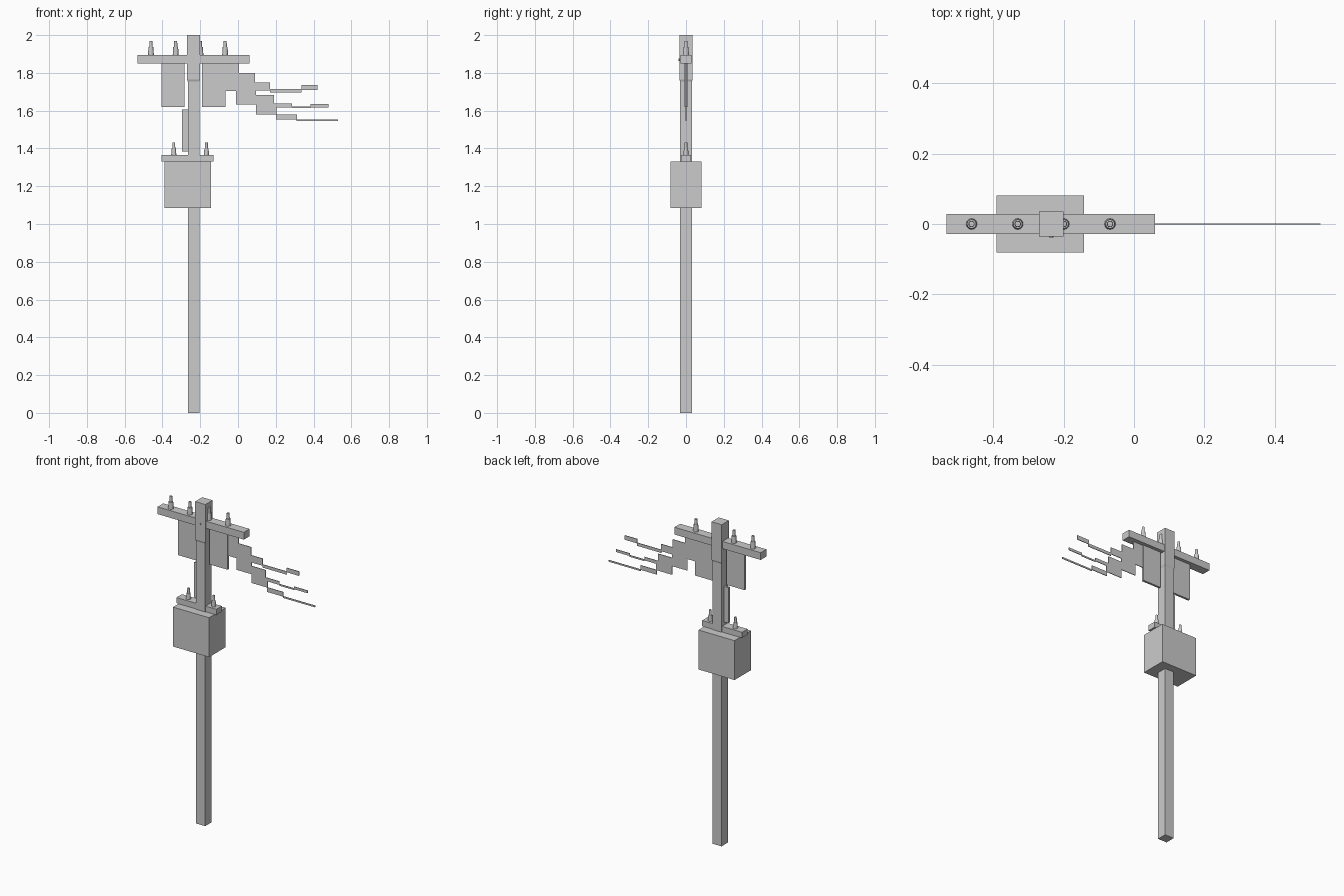
import bpy, bmesh, math

if "Cube" in bpy.data.objects:
    bpy.data.objects.remove(bpy.data.objects["Cube"])

PX = -0.235  # pole axis


def mesh_object(name, bm):
    bmesh.ops.recalc_face_normals(bm, faces=bm.faces[:])
    me = bpy.data.meshes.new(name)
    bm.to_mesh(me)
    bm.free()
    ob = bpy.data.objects.new(name, me)
    bpy.context.collection.objects.link(ob)
    return ob


def box(name, x0, x1, hy, z0, z1):
    bm = bmesh.new()
    bmesh.ops.create_cube(bm, size=1)
    for v in bm.verts:
        v.co.x = x0 if v.co.x < 0 else x1
        v.co.y = -hy if v.co.y < 0 else hy
        v.co.z = z0 if v.co.z < 0 else z1
    return mesh_object(name, bm)


def lathe(name, x, z, profile, sides=12):
    """Closed turned part from (radius, height) pairs."""
    bm = bmesh.new()
    rings = [[bm.verts.new((x + r * math.cos(2 * math.pi * i / sides),
                            r * math.sin(2 * math.pi * i / sides), z + h))
              for i in range(sides)] for r, h in profile]
    for a, b in zip(rings, rings[1:]):
        for i in range(sides):
            j = (i + 1) % sides
            bm.faces.new((a[i], a[j], b[j], b[i]))
    bm.faces.new(rings[0])
    bm.faces.new(rings[-1])
    return mesh_object(name, bm)


# pole with slightly thicker square head: square rings swept upwards
bm = bmesh.new()
rings = []
for h, z in ((0.031, 0), (0.031, 1.755), (0.035, 1.765), (0.035, 2.0)):
    rings.append([bm.verts.new((PX + sx * h, sy * h, z))
                  for sx, sy in ((-1, -1), (1, -1), (1, 1), (-1, 1))])
for a, b in zip(rings, rings[1:]):
    for i in range(4):
        j = (i + 1) % 4
        bm.faces.new((a[i], a[j], b[j], b[i]))
bm.faces.new(rings[0])
bm.faces.new(rings[-1])
mesh_object("pole", bm)

# crossarms and equipment box
box("upper_crossarm", -0.533, 0.06, 0.028, 1.849, 1.894)
box("equipment_box", -0.39, -0.142, 0.081, 1.085, 1.33)
box("lower_crossarm", -0.404, -0.13, 0.027, 1.33, 1.365)

# insulators
for i in range(4):
    lathe(f"upper_insulator_{i + 1}", -0.461 + 0.131 * i, 1.89,
          ((0.016, 0), (0.013, 0.046), (0.009, 0.046), (0.008, 0.08)))
for i, x in enumerate((-0.34, -0.167)):
    lathe(f"lower_insulator_{i + 1}", x, 1.362,
          ((0.014, 0), (0.011, 0.038), (0.008, 0.038), (0.007, 0.07)))

# hanging panels and side plate
box("left_panel", -0.406, -0.282, 0.007, 1.62, 1.849)
box("right_panel", -0.19, -0.066, 0.007, 1.62, 1.849)
box("side_plate", -0.296, PX, 0.007, 1.385, 1.605)

# bolt on the front of the pole head
bm = bmesh.new()
bmesh.ops.create_cone(bm, cap_ends=True, segments=8, radius1=0.006, radius2=0.006, depth=0.01)
bolt = mesh_object("bolt", bm)
bolt.location = (PX, -0.034, 1.87)
bolt.rotation_euler.x = math.pi / 2

# thin stepped streamer with three tails
outline = [(-0.066, 1.849), (0.005, 1.849), (0.005, 1.8), (0.09, 1.8), (0.09, 1.75),
           (0.17, 1.75), (0.17, 1.714), (0.335, 1.714), (0.335, 1.737), (0.42, 1.737),
           (0.42, 1.71), (0.337, 1.71), (0.337, 1.695), (0.17, 1.695), (0.17, 1.706),
           (0.095, 1.706), (0.095, 1.684), (0.19, 1.684), (0.19, 1.639), (0.285, 1.639),
           (0.285, 1.623), (0.385, 1.623), (0.385, 1.634), (0.48, 1.634), (0.48, 1.618),
           (0.387, 1.618), (0.387, 1.613), (0.285, 1.613), (0.285, 1.618), (0.205, 1.618),
           (0.205, 1.58), (0.312, 1.58), (0.312, 1.554), (0.53, 1.554), (0.53, 1.544),
           (0.31, 1.544), (0.31, 1.552), (0.202, 1.552), (0.202, 1.579), (0.095, 1.579),
           (0.095, 1.633), (-0.01, 1.633), (-0.01, 1.705), (-0.066, 1.705)]
bm = bmesh.new()
face = bm.faces.new([bm.verts.new((x, -0.002, z)) for x, z in outline])
geo = bmesh.ops.extrude_face_region(bm, geom=[face], use_keep_orig=True)["geom"]
for v in geo:
    if isinstance(v, bmesh.types.BMVert):
        v.co.y = 0.002
mesh_object("streamer", bm)
